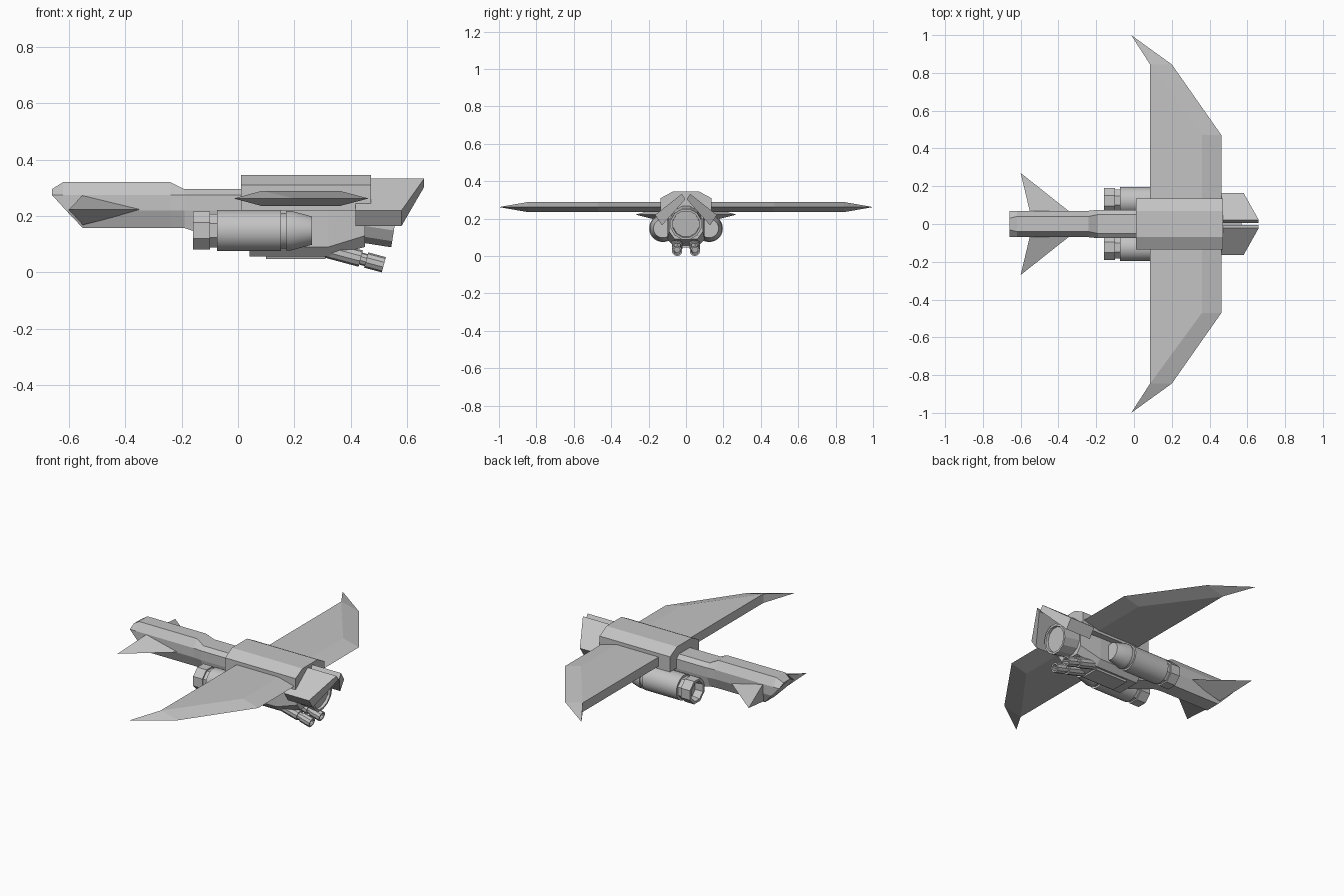
import bpy, bmesh, math
from mathutils import Matrix, Vector

if "Cube" in bpy.data.objects:
    bpy.data.objects.remove(bpy.data.objects["Cube"])

grey = bpy.data.materials.new("hull_grey")
grey.diffuse_color = (0.55, 0.55, 0.55, 1)
grey.use_nodes = True
grey.node_tree.nodes["Principled BSDF"].inputs["Base Color"].default_value = grey.diffuse_color


def make(name, verts, faces, smooth=False):
    """Closed mesh object with outward normals."""
    me = bpy.data.meshes.new(name)
    me.from_pydata([tuple(v) for v in verts], [], faces)
    bm = bmesh.new()
    bm.from_mesh(me)
    bmesh.ops.recalc_face_normals(bm, faces=bm.faces)
    bm.to_mesh(me)
    bm.free()
    me.materials.append(grey)
    if smooth:
        me.shade_smooth()
        me.set_sharp_from_angle(angle=math.radians(28))
    ob = bpy.data.objects.new(name, me)
    bpy.context.collection.objects.link(ob)
    return ob


def skin(name, rings, smooth=False):
    """Skin a list of equal-length rings and cap both ends."""
    n = len(rings[0])
    faces = [[i * n + j, i * n + (j + 1) % n, (i + 1) * n + (j + 1) % n, (i + 1) * n + j]
             for i in range(len(rings) - 1) for j in range(n)]
    faces += [list(range(n)), list(range((len(rings) - 1) * n, len(rings) * n))]
    return make(name, [p for r in rings for p in r], faces, smooth)


def mirrored(half):
    """Full ring from the +y half, listed top to bottom."""
    return half + [(x, -y, z) for x, y, z in reversed(half)]


def section(x, yz):
    return mirrored([(x, y, z) for y, z in yz])


def turned(name, profile, origin, sides, tilt=0.0):
    """Turned part along +x, nosed down by tilt degrees; profile is (distance, radius)."""
    m = Matrix.Translation(origin) @ Matrix.Rotation(math.radians(tilt), 4, 'Y')
    rings = []
    for t, r in profile:
        rings.append([m @ Vector((t, r * math.cos(a), r * math.sin(a)))
                      for a in [(k + 0.5) * math.tau / sides for k in range(sides)]])
    return skin(name, rings, smooth=sides > 12)


# Long tail boom with bevelled end
boom = [(0.05, 0.295), (0.075, 0.275), (0.075, 0.22)]
skin("tail_boom", [
    mirrored([(-0.66, 0.03, 0.295), (-0.66, 0.07, 0.275), (-0.61, 0.07, 0.22), (-0.55, 0.045, 0.157)]),
    mirrored([(-0.62, 0.04, 0.32), (-0.62, 0.07, 0.275), (-0.59, 0.07, 0.22), (-0.54, 0.045, 0.157)]),
    section(-0.24, [(0.04, 0.32), (0.07, 0.275), (0.07, 0.22), (0.045, 0.157)]),
    section(-0.19, boom + [(0.05, 0.157)]),
    section(0.06, boom + [(0.06, 0.075)]),
])

# Main body and belly plate
mid = [(0.08, 0.25), (0.1, 0.22), (0.1, 0.09), (0.07, 0.057)]
skin("main_body", [
    section(0.04, mid), section(0.32, mid),
    section(0.45, [(0.08, 0.25), (0.09, 0.22), (0.09, 0.13), (0.06, 0.09)]),
])
belly = [(0.06, 0.06), (0.055, 0.047)]
skin("belly_plate", [section(0.1, belly), section(0.31, belly)])

# Saddle block carrying the wings
saddle = [(0.07, 0.345), (0.135, 0.31), (0.135, 0.22)]
skin("saddle", [section(0.01, saddle), section(0.472, saddle)])

for s, side in ((1, "left"), (-1, "right")):
    # Swept wing: flat middle, bevelled leading edge, pointed tip
    plan = [(0.085, 0.05), (0.36, 0.05), (0.36, 0.47), (0.085, 0.845)]
    edge = [(0.463, 0.05), (0.463, 0.47), (0.2, 0.845), (-0.015, 1.0)]
    verts = [(x, s * y, 0.289) for x, y in plan] + [(x, s * y, 0.235) for x, y in plan]
    verts += [(x, s * y, 0.262) for x, y in edge]
    faces = [(0, 3, 7, 4), (3, 11, 7), (0, 1, 8, 5, 4)]
    for b in (0, 4):
        faces += [(b, b + 1, b + 2, b + 3), (b + 1, 8, 9, b + 2),
                  (b + 2, 9, 10, b + 3), (b + 3, 10, 11)]
    make(side + "_wing", verts, faces)

    # Tail fin
    make(side + "_tail_fin",
         [(-0.55, s * 0.06, 0.275), (-0.55, s * 0.06, 0.168), (-0.335, s * 0.06, 0.223),
          (-0.6, s * 0.27, 0.222)],
         [(0, 1, 2), (0, 1, 3), (1, 2, 3), (2, 0, 3)])

    # Engine: hollow faceted nozzle, round casing, tapered intake
    y = s * 0.124
    turned(side + "_engine_nozzle",
           [(-0.115, 0.05), (-0.16, 0.058), (-0.16, 0.073), (-0.1, 0.073),
            (-0.1, 0.064), (-0.07, 0.064)], (0, y, 0.148), 8)
    turned(side + "_engine_casing",
           [(-0.075, 0.073), (0.152, 0.073), (0.152, 0.063), (0.17, 0.063),
            (0.17, 0.07), (0.19, 0.07), (0.263, 0.05)], (0, y, 0.148), 32)

    # Sloping head plate
    outer = [(0.417, -0.165, 0.2), (0.58, -0.165, 0.22), (0.66, -0.022, 0.333), (0.417, -0.022, 0.333)]
    outer[0] = (0.417, -0.165, 0.22)
    inner = [(0.417, -0.128, 0.165), (0.58, -0.128, 0.165), (0.66, -0.004, 0.303), (0.417, -0.004, 0.303)]
    skin(side + "_head_plate", [[(x, -s * yy, z) for x, yy, z in r] for r in (outer, inner)])

    # Chin gun
    turned(side + "_chin_gun",
           [(-0.24, 0.03), (-0.085, 0.03), (-0.085, 0.022), (-0.065, 0.022),
            (-0.065, 0.028), (0, 0.028), (0, 0.019), (-0.03, 0.017)],
           (0.517, s * 0.047, 0.027), 10, 15)

# Round head with recessed front disc
turned("head", [(-0.15, 0.085), (0, 0.085), (0, 0.073), (-0.015, 0.071)],
       (0.556, 0, 0.17), 12, 9)
